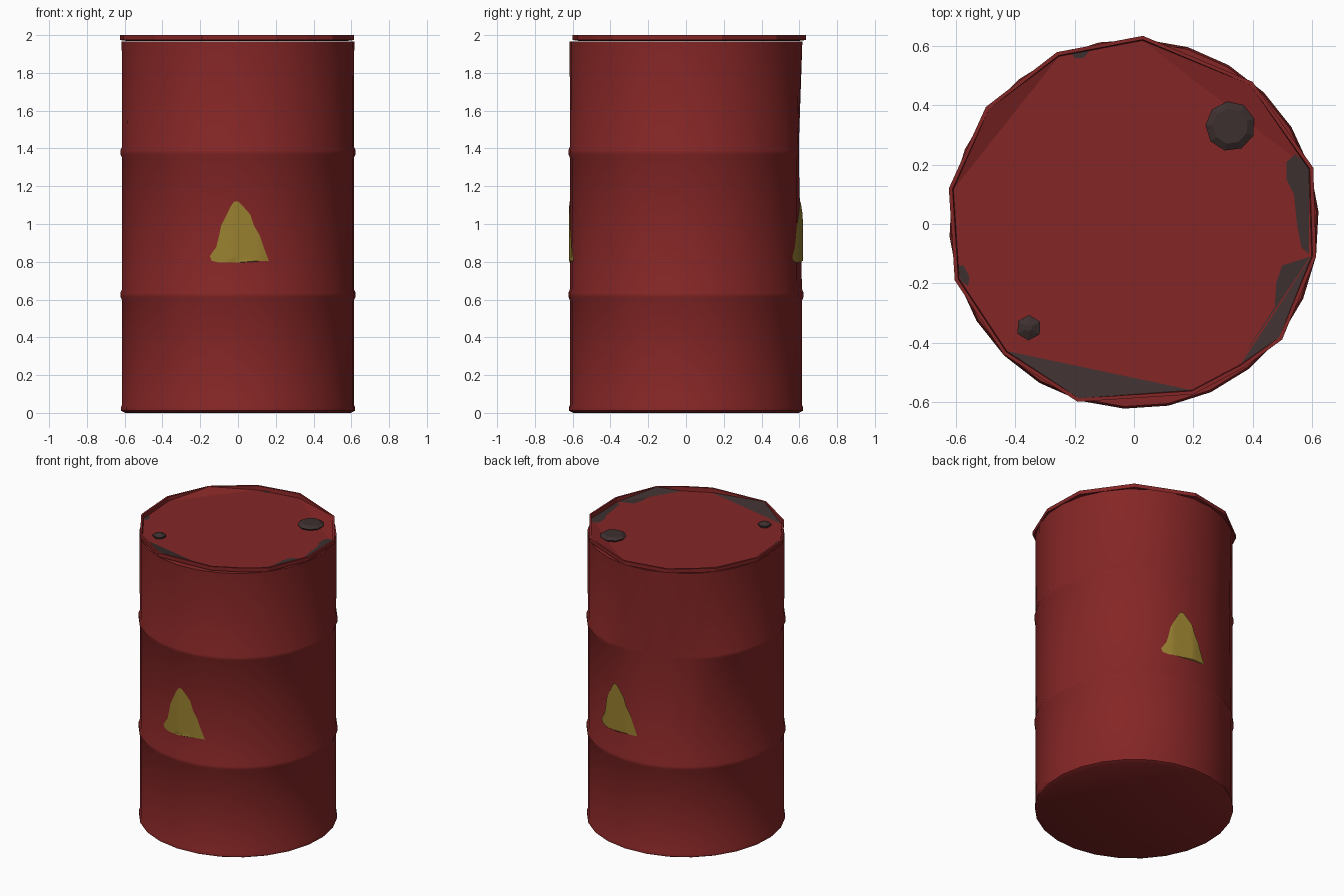
import bpy, bmesh
from math import sin, cos, pi, radians, atan2
from mathutils import Vector

cube = bpy.data.objects.get("Cube")
if cube:
    bpy.data.objects.remove(cube)


def material(name, color):
    m = bpy.data.materials.new(name)
    m.use_nodes = True
    m.diffuse_color = color
    m.node_tree.nodes["Principled BSDF"].inputs["Base Color"].default_value = color
    return m


red = material("red paint", (0.235, 0.019, 0.019, 1))
yellow = material("yellow marking", (0.32, 0.22, 0.03, 1))
grey = material("dark bare metal", (0.048, 0.029, 0.029, 1))


def finish(name, bm, mats, smooth=False, recalc=True):
    if recalc:
        bmesh.ops.recalc_face_normals(bm, faces=bm.faces[:])
    mesh = bpy.data.meshes.new(name)
    bm.to_mesh(mesh)
    bm.free()
    obj = bpy.data.objects.new(name, mesh)
    bpy.context.collection.objects.link(obj)
    for m in mats:
        mesh.materials.append(m)
    if smooth:
        bpy.ops.object.select_all(action='DESELECT')
        obj.select_set(True)
        bpy.context.view_layer.objects.active = obj
        bpy.ops.object.shade_smooth_by_angle(angle=radians(30))
    return obj


SIDES = 26
STEP = 2 * pi / SIDES
PHASE = radians(-10)
RADIUS = 0.615


def dent(p):
    # Flattened area on the upper back
    if 1.3 < p.z < 1.5:
        for d in (Vector((0, 1, 0)), Vector((-0.45, 0.89, 0))):
            over = p.dot(d) - 0.597
            if over > 0:
                p = p - d * over
    return p


# Drum body, turned from a profile with two raised hoops
profile = [(0.598, 0), (0.621, 0.012), (0.621, 0.03), (RADIUS, 0.042),
           (RADIUS, 0.595), (0.624, 0.615), (0.624, 0.635), (RADIUS, 0.655),
           (RADIUS, 1.35), (0.624, 1.37), (0.624, 1.39), (RADIUS, 1.41),
           (0.617, 1.966), (0.56, 1.966)]
bm = bmesh.new()
rings = []
for r, z in profile:
    rings.append([bm.verts.new(dent(Vector((r * cos(PHASE + i * STEP),
                                            r * sin(PHASE + i * STEP), z))))
                  for i in range(SIDES)])
for a, b in zip(rings, rings[1:]):
    for i in range(SIDES):
        j = (i + 1) % SIDES
        bm.faces.new((a[i], a[j], b[j], b[i]))
bm.faces.new(rings[0][::-1])
bm.faces.new(rings[-1])
finish("drum_body", bm, [red], smooth=True)

# Rim and sunken lid: x, y, wall kind (0 upright, 1 red slope, 2 bare slope)
LID = 1.972
corners = [(0.615, -0.11, 0), (0.605, 0.19, 0), (0.40, 0.48, 1), (0.03, 0.635, 0),
           (-0.26, 0.58, 0), (-0.50, 0.395, 1), (-0.625, 0.12, 0), (-0.605, -0.19, 0),
           (-0.44, -0.44, 0), (-0.19, -0.60, 2), (0.20, -0.575, 0), (0.37, -0.485, 0),
           (0.50, -0.39, 2)]
bm = bmesh.new()


def ring(scale, z):
    return [bm.verts.new((x * scale, y * scale, z)) for x, y, k in corners]


under, low, outer, inner = ring(0.95, 1.97), ring(1, 1.974), ring(1, 2), ring(0.98, 2)
floor = [None if k else bm.verts.new((x * 0.975, y * 0.975, LID)) for x, y, k in corners]
n = len(corners)
for i in range(n):
    j, h = (i + 1) % n, i - 1
    for a, b in ((under, low), (low, outer), (outer, inner)):
        bm.faces.new((a[i], a[j], b[j], b[i]))
    bm.faces.new([v for v in (inner[i], inner[j], floor[j], floor[i]) if v])
    if corners[i][2]:
        slope = bm.faces.new((inner[i], floor[j], floor[h]))
        slope.material_index = corners[i][2] - 1
bm.faces.new([v for v in floor if v])
bm.faces.new(under[::-1])
finish("rim_and_lid", bm, [red, grey])

# Worn patches on the lid
patches = [
    [(0.59, -0.10), (0.59, 0.19), (0.55, 0.24), (0.515, 0.21), (0.515, 0.15),
     (0.54, 0.10), (0.55, 0), (0.565, -0.08)],
    [(0.36, -0.46), (0.595, -0.11), (0.50, -0.14), (0.48, -0.20), (0.475, -0.28)],
    [(-0.595, -0.14), (-0.585, -0.19), (-0.56, -0.21), (-0.555, -0.18), (-0.575, -0.14)],
    [(-0.21, 0.575), (-0.20, 0.56), (-0.17, 0.56), (-0.15, 0.585)],
]
bm = bmesh.new()
for outline in patches:
    face = bm.faces.new([bm.verts.new((x, y, LID + 0.003)) for x, y in outline])
    face.normal_update()
    if face.normal.z < 0:
        face.normal_flip()
finish("lid_wear", bm, [grey], recalc=False)


# Filler caps
def cap(name, x, y, levels, sides, turn):
    bm = bmesh.new()
    loops = [[bm.verts.new((x + r * cos(turn + 2 * pi * i / sides),
                            y + r * sin(turn + 2 * pi * i / sides), z))
              for i in range(sides)] for r, z in levels]
    for a, b in zip(loops, loops[1:]):
        for i in range(sides):
            j = (i + 1) % sides
            bm.faces.new((a[i], a[j], b[j], b[i]))
    bm.faces.new(loops[0][::-1])
    bm.faces.new(loops[-1])
    finish(name, bm, [grey])


cap("large_cap", 0.325, 0.33, [(0.078, LID), (0.084, 1.982), (0.06, 1.997)], 9, 0.3)
cap("small_cap", -0.355, -0.35, [(0.04, LID), (0.043, 1.985), (0.012, 2.0)], 6, 0.5)


# Painted triangles wrapped on the drum: height, left and right extent
rows = [(1.12, -0.02, 0), (1.09, -0.04, 0.03), (1.05, -0.06, 0.065),
        (0.99, -0.09, 0.085), (0.94, -0.10, 0.115), (0.88, -0.115, 0.135),
        (0.83, -0.15, 0.155), (0.805, -0.14, 0.165), (0.795, -0.10, 0.0)]


def marking(name, facing):
    bm = bmesh.new()
    grid = []
    for z, left, right in rows:
        line = []
        for c in range(17):
            t = facing + (left + (right - left) * c / 16) / RADIUS
            off = (t - PHASE) % STEP - STEP / 2
            r = RADIUS * cos(STEP / 2) / cos(off) + 0.005
            line.append(bm.verts.new((r * cos(t), r * sin(t), z)))
        grid.append(line)
    for a, b in zip(grid, grid[1:]):
        for i in range(16):
            bm.faces.new((b[i], b[i + 1], a[i + 1], a[i]))
    finish(name, bm, [yellow], smooth=True, recalc=False)


marking("front_marking", radians(-90))
marking("back_marking", radians(80))
